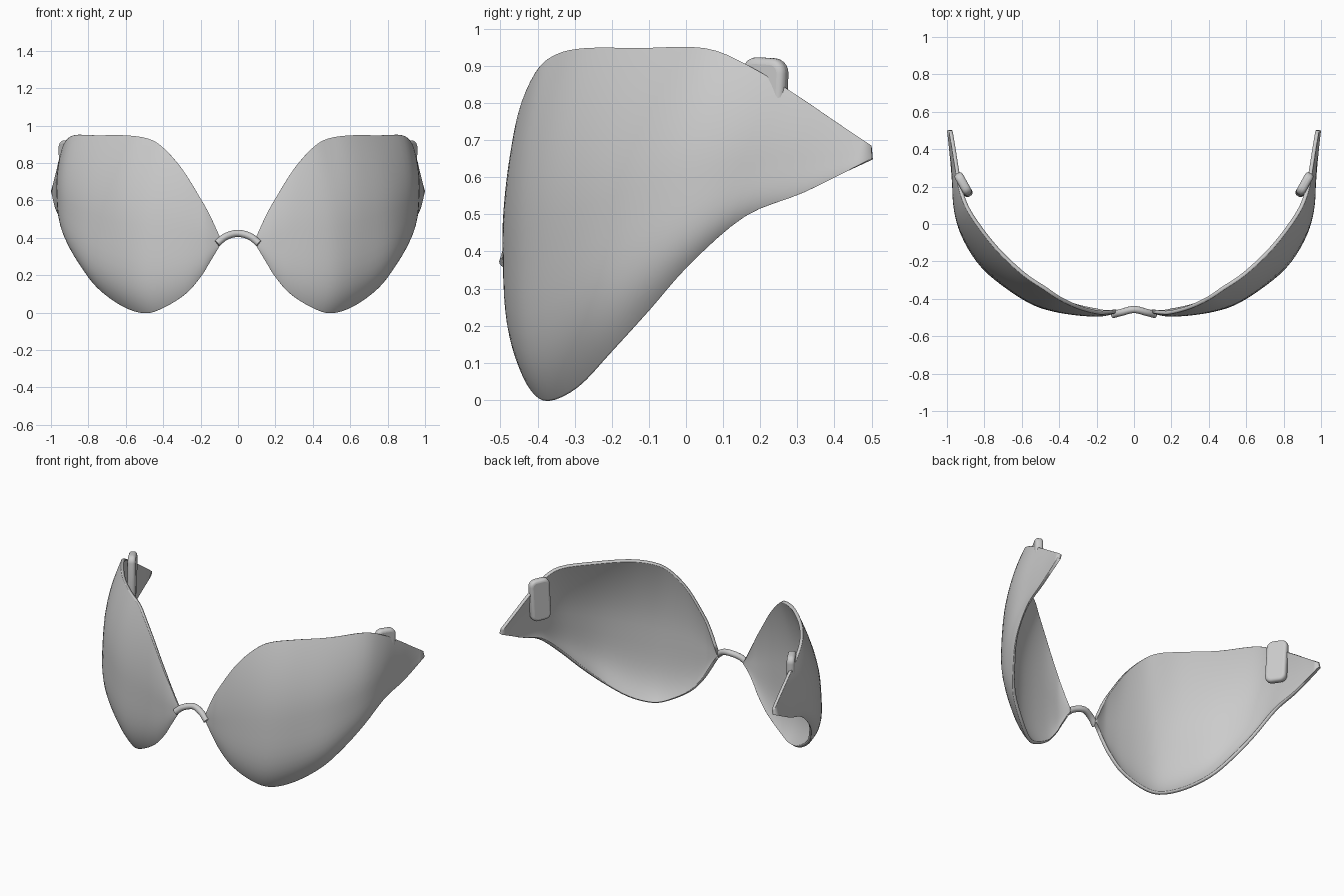
import bpy, bmesh, math
from mathutils import Vector

cube = bpy.data.objects.get("Cube")
if cube:
    bpy.data.objects.remove(cube)

grey = bpy.data.materials.new("light_grey")
grey.use_nodes = True
grey.diffuse_color = (0.6, 0.6, 0.6, 1)
grey.node_tree.nodes["Principled BSDF"].inputs["Base Color"].default_value = (0.6, 0.6, 0.6, 1)


def finish(name, bm):
    mesh = bpy.data.meshes.new(name)
    bm.to_mesh(mesh)
    bm.free()
    mesh.materials.append(grey)
    ob = bpy.data.objects.new(name, mesh)
    bpy.context.collection.objects.link(ob)
    return ob


def smooth(ob, angle=40):
    bpy.ops.object.select_all(action="DESELECT")
    ob.select_set(True)
    bpy.context.view_layer.objects.active = ob
    bpy.ops.object.shade_smooth_by_angle(angle=math.radians(angle))


def mirror(ob):
    ob.modifiers.new("mirror", "MIRROR").use_mirror_merge = False


def spline(points, steps):
    """Catmull-Rom curve through the points."""
    p = [Vector(q) for q in points]
    p = [2 * p[0] - p[1]] + p + [2 * p[-1] - p[-2]]
    out = []
    for a, b, c, d in zip(p, p[1:], p[2:], p[3:]):
        for k in range(steps):
            t = k / steps
            out.append(0.5 * (2 * b + (c - a) * t + (2 * a - 5 * b + 4 * c - d) * t * t
                              + (3 * b - a - 3 * c + d) * t ** 3))
    return out + [p[-2]]


# Cups: loft between the upper and lower rim, bulging outwards
upper = [(.09, -.475, .39), (.15, -.482, .52), (.2, -.48, .61), (.3, -.453, .77),
         (.4, -.406, .882), (.48, -.352, .93), (.6, -.27, .948), (.75, -.125, .948),
         (.88, .05, .948), (.932, .17, .9), (.957, .3, .82), (.973, .4, .752), (.99, .5, .685)]
lower = [(.09, -.475, .37), (.15, -.475, .27), (.2, -.468, .19), (.28, -.453, .1),
         (.4, -.418, .025), (.5, -.37, -.003), (.62, -.29, .035), (.75, -.2, .13),
         (.835, -.1, .24), (.905, .01, .365), (.95, .16, .495), (.978, .32, .56), (1, .5, .65)]
depth = [0, .012, .021, .038, .062, .084, .092, .088, .073, .047, .02, .006, 0]
top, bottom = spline(upper, 4), spline(lower, 4)
bulge = [v.x for v in spline([(d, 0, 0) for d in depth], 4)]
ROWS = 24
bm = bmesh.new()
grid = []
mid = [(a + b) / 2 for a, b in zip(top, bottom)]
for i, (a, b) in enumerate(zip(top, bottom)):
    along = mid[min(i + 1, len(mid) - 1)] - mid[max(i - 1, 0)]
    out = Vector((along.y, -along.x, 0)).normalized()
    column = []
    for j in range(ROWS + 1):
        c = -math.cos(math.pi * j / ROWS)      # denser rows near the rims
        swell = bulge[i] * (1 - abs(c) ** (4.2 if c < 0 else 1.9))   # fuller below
        column.append(bm.verts.new(b.lerp(a, (c + 1) / 2) + out * swell))
    grid.append(column)
for p, q in zip(grid, grid[1:]):
    for j in range(ROWS):
        bm.faces.new((p[j], q[j], q[j + 1], p[j + 1]))
cup = finish("cup", bm)
shell = cup.modifiers.new("thickness", "SOLIDIFY")
shell.thickness = 0.02
shell.offset = -1
mirror(cup)
smooth(cup)

# Bridge: bowed round bar joining the cups
path = spline([(-.112, -.485, .37), (-.065, -.472, .407), (0, -.457, .424),
               (.065, -.472, .407), (.112, -.485, .37)], 5)
SIDES = 16
bm = bmesh.new()
rings = []
for i, p in enumerate(path):
    along = (path[min(i + 1, len(path) - 1)] - path[max(i - 1, 0)]).normalized()
    side = along.cross(Vector((0, 1, 0))).normalized()
    other = along.cross(side)
    angles = [math.tau * k / SIDES for k in range(SIDES)]
    rings.append([bm.verts.new(p + 0.019 * (side * math.cos(t) + other * math.sin(t))) for t in angles])
for r, s in zip(rings, rings[1:]):
    for k in range(SIDES):
        n = (k + 1) % SIDES
        bm.faces.new((r[k], r[n], s[n], s[k]))
bm.faces.new(rings[0])
bm.faces.new(rings[-1])
bmesh.ops.recalc_face_normals(bm, faces=bm.faces)
smooth(finish("bridge", bm))

# Tabs: rounded pads on the inside of each wing
bm = bmesh.new()
bmesh.ops.create_cube(bm, size=1)
bmesh.ops.scale(bm, vec=(0.048, 0.13, 0.27), verts=bm.verts)
corners = [e for e in bm.edges if abs(e.verts[0].co.x - e.verts[1].co.x) > 0.01]
bmesh.ops.bevel(bm, geom=corners, offset=0.04, segments=5, profile=0.5, affect="EDGES")
tab = finish("tab", bm)
tab.location = (0.911, 0.21, 0.787)
tab.rotation_euler = (math.radians(-3), 0, math.radians(-29))
bpy.context.view_layer.update()
tab.data.transform(tab.matrix_world)
tab.location = tab.rotation_euler = (0, 0, 0)
edge = tab.modifiers.new("soft_edge", "BEVEL")
edge.width = 0.018
edge.segments = 4
edge.limit_method = "ANGLE"
mirror(tab)
smooth(tab)
